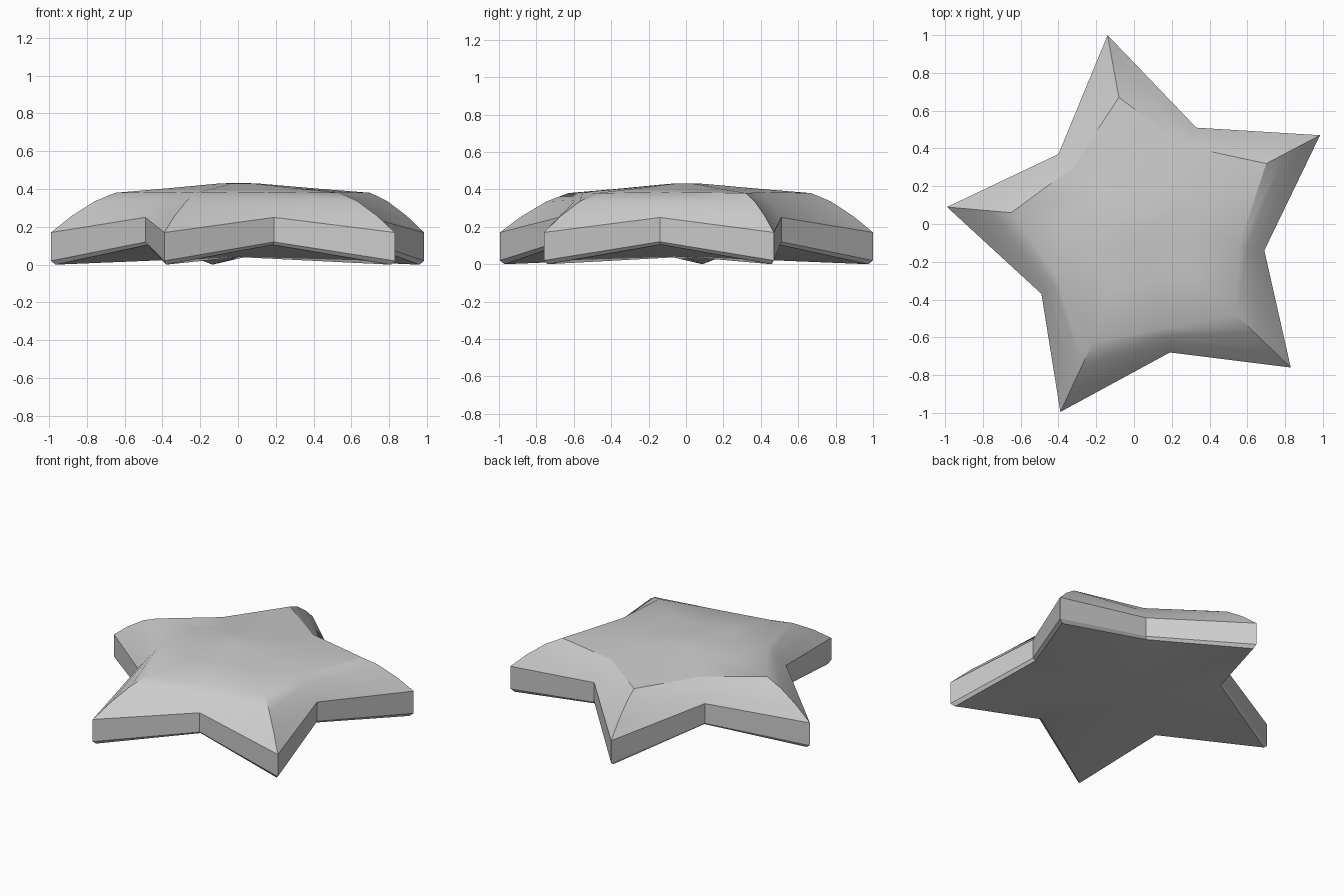
import bpy, bmesh
from mathutils import Vector

if "Cube" in bpy.data.objects:
    bpy.data.objects.remove(bpy.data.objects["Cube"])

# Star outline, alternating tip / notch, and the top shoulder point behind each
tips = [(-0.14, 1.0), (0.985, 0.47), (0.83, -0.76), (-0.39, -0.995), (-0.99, 0.09)]
notches = [(0.33, 0.51), (0.69, -0.14), (0.19, -0.68), (-0.49, -0.37), (-0.40, 0.37)]
shoulders = [(-0.08, 0.67), (0.70, 0.32), (0.54, -0.48), (-0.22, -0.63), (-0.65, 0.06)]


def ring(bm, t, tip_z, notch_z, scale=1.0, notch_in=0.81):
    """Ten points; t moves the outline (0) in to the shoulders (1)."""
    out = []
    for tip, notch, sh in zip(tips, notches, shoulders):
        a = Vector(tip).lerp(Vector(sh), t) * scale
        b = Vector(notch).lerp(Vector(notch) * notch_in, t) * scale
        out.append(bm.verts.new((a.x, a.y, tip_z)))
        out.append(bm.verts.new((b.x, b.y, notch_z)))
    return out


bm = bmesh.new()
rings = [
    ring(bm, 0, 0.0, 0.105, 0.975),      # underside rim
    ring(bm, 0, 0.02, 0.12),             # foot of the wall
    ring(bm, 0, 0.17, 0.25),             # head of the wall
    ring(bm, 0.32, 0.257, 0.297),        # rounded arms
    ring(bm, 0.68, 0.335, 0.343),
    ring(bm, 1, 0.38, 0.385),            # shoulder
    ring(bm, 1, 0.405, 0.407, 0.55),     # crown
    ring(bm, 1, 0.43, 0.43, 0.14),
]
for lo, hi in zip(rings, rings[1:]):
    for i in range(10):
        j = (i + 1) % 10
        bm.faces.new((lo[i], lo[j], hi[j], hi[i]))

# Crown cap and hollowed underside
for r, z in ((rings[0], 0.04), (rings[-1], 0.432)):
    c = bm.verts.new((0, 0, z))
    for i in range(10):
        bm.faces.new((r[i], r[(i + 1) % 10], c))
bmesh.ops.recalc_face_normals(bm, faces=bm.faces)

mesh = bpy.data.meshes.new("star_body")
bm.to_mesh(mesh)
bm.free()
star = bpy.data.objects.new("star_body", mesh)
bpy.context.collection.objects.link(star)
bpy.context.view_layer.objects.active = star
star.select_set(True)
bpy.ops.object.shade_smooth_by_angle(angle=0.55)
